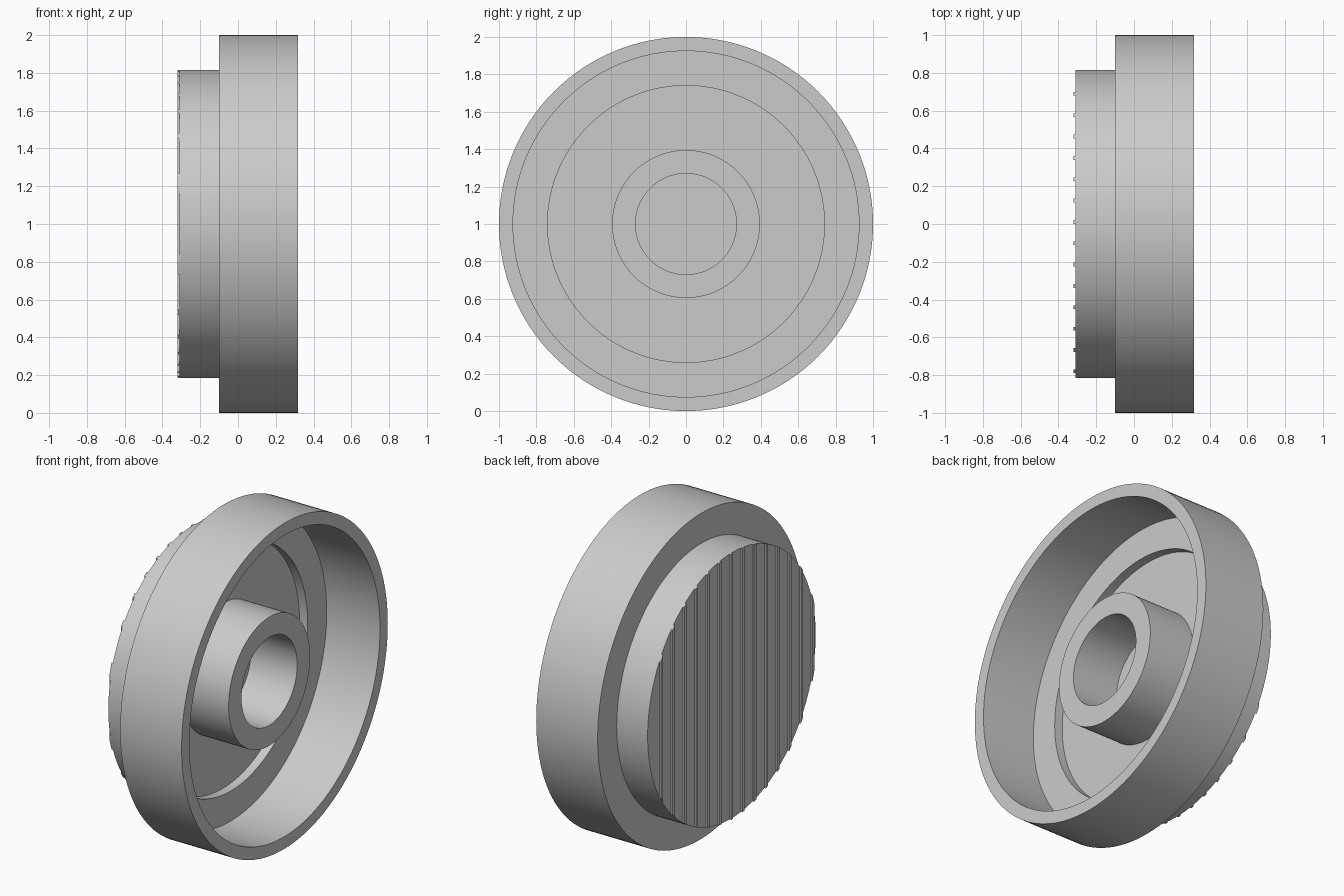
import bpy, bmesh, math
from mathutils import Matrix, Vector

if "Cube" in bpy.data.objects:
    bpy.data.objects.remove(bpy.data.objects["Cube"])

grey = bpy.data.materials.new("plain grey")
grey.use_nodes = True
colour = (0.6, 0.6, 0.6, 1)
grey.diffuse_color = colour
grey.node_tree.nodes["Principled BSDF"].inputs["Base Color"].default_value = colour

CENTRE_Z = 1.0
FACE_X = -0.31      # ribbed end face
FACE_R = 0.815


def finish(bm, name, smooth):
    bmesh.ops.recalc_face_normals(bm, faces=bm.faces)
    mesh = bpy.data.meshes.new(name)
    bm.to_mesh(mesh)
    bm.free()
    mesh.materials.append(grey)
    obj = bpy.data.objects.new(name, mesh)
    bpy.context.collection.objects.link(obj)
    obj.location.z = CENTRE_Z
    if smooth:
        bpy.ops.object.select_all(action='DESELECT')
        obj.select_set(True)
        bpy.context.view_layer.objects.active = obj
        bpy.ops.object.shade_smooth_by_angle(angle=math.radians(30))
    return obj


def lathe(name, profile, steps=128):
    """Spin an (x, radius) profile around the x axis."""
    bm = bmesh.new()
    verts = [bm.verts.new((x, 0, r)) for x, r in profile]
    edges = [bm.edges.new(pair) for pair in zip(verts, verts[1:])]
    bmesh.ops.spin(bm, geom=verts + edges, cent=(0, 0, 0), axis=(1, 0, 0),
                   angle=2 * math.pi, steps=steps, use_merge=True)
    bmesh.ops.remove_doubles(bm, verts=bm.verts, dist=1e-5)
    return finish(bm, name, True)


# Stepped wheel: ribbed boss, wide rim, stepped recess, hub with blind bore
lathe("wheel_body", [
    (FACE_X, 0), (FACE_X, FACE_R), (-0.10, FACE_R),
    (-0.10, 1.0), (0.317, 1.0), (0.317, 0.925),
    (-0.045, 0.925), (-0.045, 0.74), (-0.10, 0.74),
    (-0.10, 0.395), (0.213, 0.395), (0.213, 0.27),
    (-0.10, 0.27), (-0.10, 0),
])

# Thin upright ribs, trimmed to the round end face
bm = bmesh.new()
for i in range(14):
    y = -0.78 + i * 0.113
    outline = []
    for yy, side in ((y - 0.01, -1), (y + 0.01, -1), (y + 0.01, 1), (y - 0.01, 1)):
        outline.append(bm.verts.new((FACE_X, yy, side * math.sqrt(FACE_R ** 2 - yy ** 2))))
    face = bm.faces.new(outline)
    ext = bmesh.ops.extrude_face_region(bm, geom=[face], use_keep_orig=True)
    top = [v for v in ext["geom"] if isinstance(v, bmesh.types.BMVert)]
    bmesh.ops.translate(bm, verts=top, vec=Vector((-0.01, 0, 0)))
finish(bm, "face_ribs", False)
